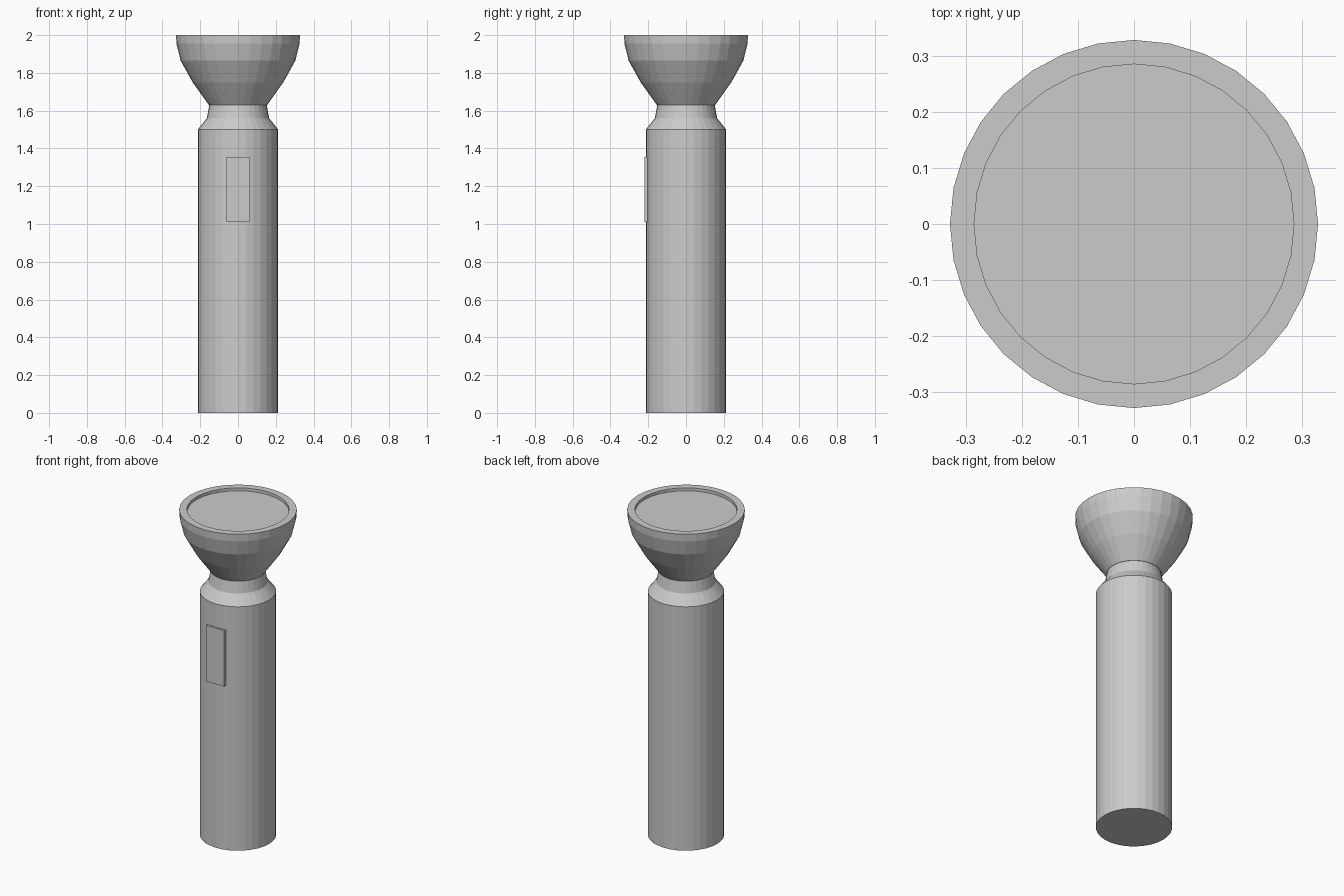
import bpy, bmesh, math

if "Cube" in bpy.data.objects:
    bpy.data.objects.remove(bpy.data.objects["Cube"])

SIDES = 32


def lathe(name, profile):
    """Revolve (radius, z) points around z and cap both ends; flat shaded."""
    bm = bmesh.new()
    rings = []
    for r, z in profile:
        rings.append([bm.verts.new((r * math.cos(2 * math.pi * i / SIDES),
                                    r * math.sin(2 * math.pi * i / SIDES), z))
                      for i in range(SIDES)])
    for a, b in zip(rings, rings[1:]):
        for i in range(SIDES):
            j = (i + 1) % SIDES
            bm.faces.new((a[i], a[j], b[j], b[i]))
    bm.faces.new(rings[0][::-1])
    bm.faces.new(rings[-1])
    return finish(name, bm)


def finish(name, bm):
    bmesh.ops.recalc_face_normals(bm, faces=bm.faces[:])
    mesh = bpy.data.meshes.new(name)
    bm.to_mesh(mesh)
    bm.free()
    obj = bpy.data.objects.new(name, mesh)
    bpy.context.collection.objects.link(obj)
    return obj


# Handle tube with tapered neck
lathe("handle", [(0.213, 0), (0.213, 1.5), (0.165, 1.56), (0.152, 1.63)])

# Flared head with a rim and a recessed lens
lathe("head", [(0.154, 1.63), (0.24, 1.75), (0.304, 1.865), (0.326, 1.955),
               (0.328, 2.0), (0.285, 2.0), (0.285, 1.982)])

# Switch plate on the front of the handle
bm = bmesh.new()
bmesh.ops.create_cube(bm, size=1)
bmesh.ops.scale(bm, vec=(0.12, 0.03, 0.345), verts=bm.verts)
bmesh.ops.translate(bm, vec=(0, -0.206, 1.183), verts=bm.verts)
finish("switch", bm)
